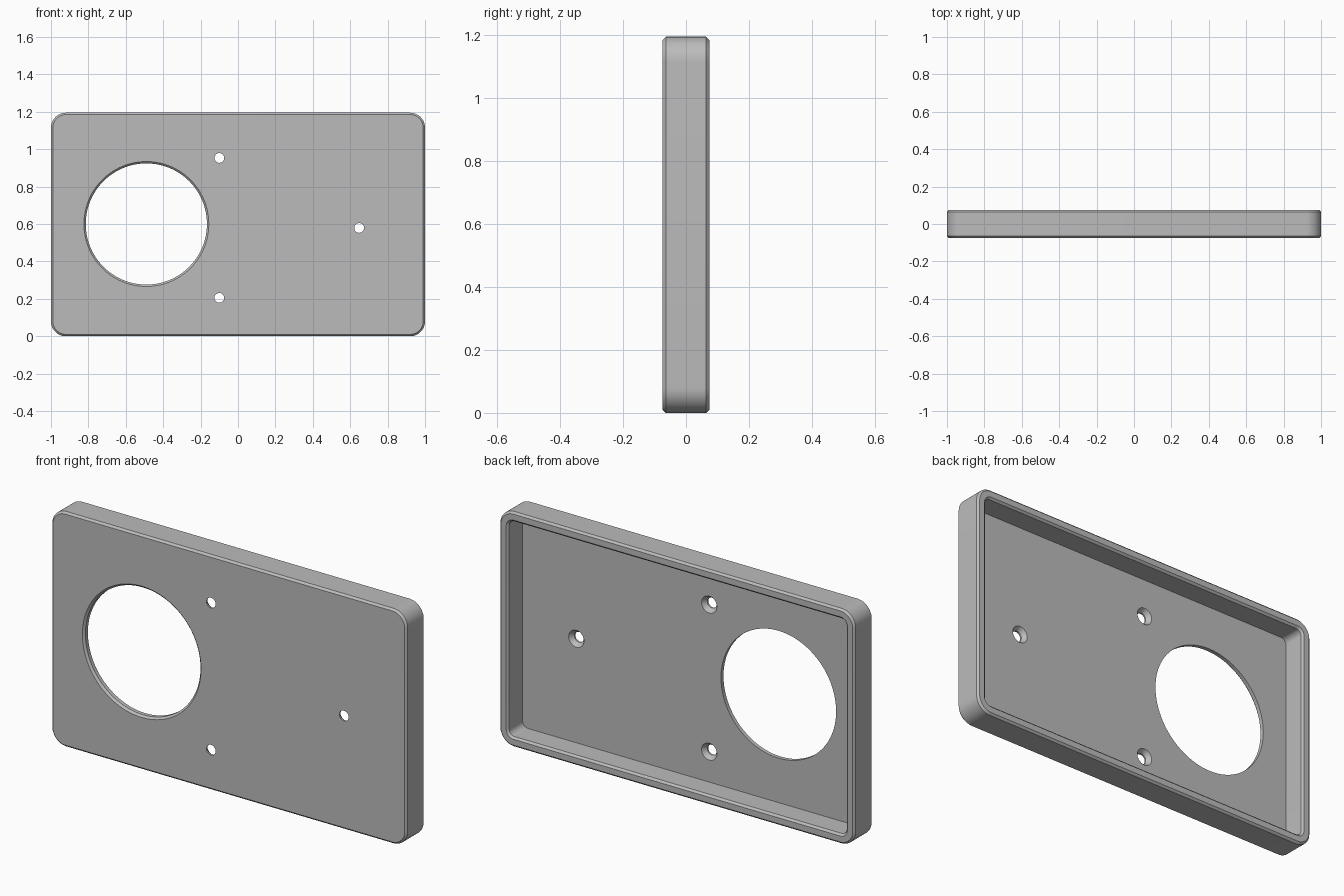
import bpy, bmesh
from math import pi, sin, cos

cube = bpy.data.objects.get("Cube")
if cube:
    bpy.data.objects.remove(cube, do_unlink=True)

HALF_W, HEIGHT, HALF_D = 1.0, 1.195, 0.074
CORNER, CHAMFER, WALL, PLATE = 0.08, 0.01, 0.05, 0.03
FLOOR = -HALF_D + PLATE

grey = bpy.data.materials.new("plain grey")
grey.use_nodes = True
colour = (0.5, 0.5, 0.5, 1)
grey.diffuse_color = colour
grey.node_tree.nodes["Principled BSDF"].inputs["Base Color"].default_value = colour


def loft(name, loops):
    """Join equal loops of points into a closed solid."""
    bm = bmesh.new()
    rings = [[bm.verts.new(p) for p in loop] for loop in loops]
    for a, b in zip(rings, rings[1:]):
        n = len(a)
        for i in range(n):
            j = (i + 1) % n
            bm.faces.new((a[i], a[j], b[j], b[i]))
    bm.faces.new(rings[0])
    bm.faces.new(rings[-1])
    bmesh.ops.recalc_face_normals(bm, faces=bm.faces)
    mesh = bpy.data.meshes.new(name)
    bm.to_mesh(mesh)
    bm.free()
    obj = bpy.data.objects.new(name, mesh)
    bpy.context.collection.objects.link(obj)
    mesh.materials.append(grey)
    return obj


def rounded_rect(y, inset, steps=12):
    r = CORNER - inset
    cx, cz = HALF_W - CORNER, HEIGHT / 2 - CORNER
    points = []
    for quarter, (sx, sz) in enumerate(((1, 1), (-1, 1), (-1, -1), (1, -1))):
        for i in range(steps + 1):
            a = (quarter + i / steps) * pi / 2
            points.append((sx * cx + r * cos(a), y, HEIGHT / 2 + sz * cz + r * sin(a)))
    return points


def round_cutter(x, z, profile, sides=96):
    loops = [[(x + r * cos(2 * pi * i / sides), y, z + r * sin(2 * pi * i / sides))
              for i in range(sides)] for y, r in profile]
    cutter = loft("hole_cutter", loops)
    cutter.hide_render = True
    return cutter


# Shallow tray: chamfered outside, rim, chamfered inside, floor
tray = loft("cover_plate", [rounded_rect(y, inset) for y, inset in (
    (-HALF_D, CHAMFER), (-HALF_D + CHAMFER, 0),
    (HALF_D - CHAMFER, 0), (HALF_D, CHAMFER),
    (HALF_D, WALL - CHAMFER), (HALF_D - CHAMFER, WALL),
    (FLOOR, WALL))])

# Large opening with a front chamfer, screw holes countersunk from the back
cutters = [round_cutter(-0.49, 0.6, (
    (-HALF_D - 0.01, 0.344), (-HALF_D + 0.01, 0.324), (FLOOR + 0.02, 0.324)))]
for x, z in ((-0.1, 0.953), (-0.1, 0.205), (0.648, 0.579)):
    cutters.append(round_cutter(x, z, (
        (-HALF_D - 0.01, 0.026), (-HALF_D + 0.008, 0.026),
        (FLOOR, 0.043), (FLOOR + 0.01, 0.051)), 40))

bpy.ops.object.select_all(action="DESELECT")
bpy.context.view_layer.objects.active = tray
tray.select_set(True)
for cutter in cutters:
    mod = tray.modifiers.new("cut", "BOOLEAN")
    mod.operation = "DIFFERENCE"
    mod.solver = "EXACT"
    mod.object = cutter
    bpy.ops.object.modifier_apply(modifier=mod.name)
    bpy.data.objects.remove(cutter, do_unlink=True)

bpy.ops.object.shade_smooth_by_angle(angle=pi / 6)
